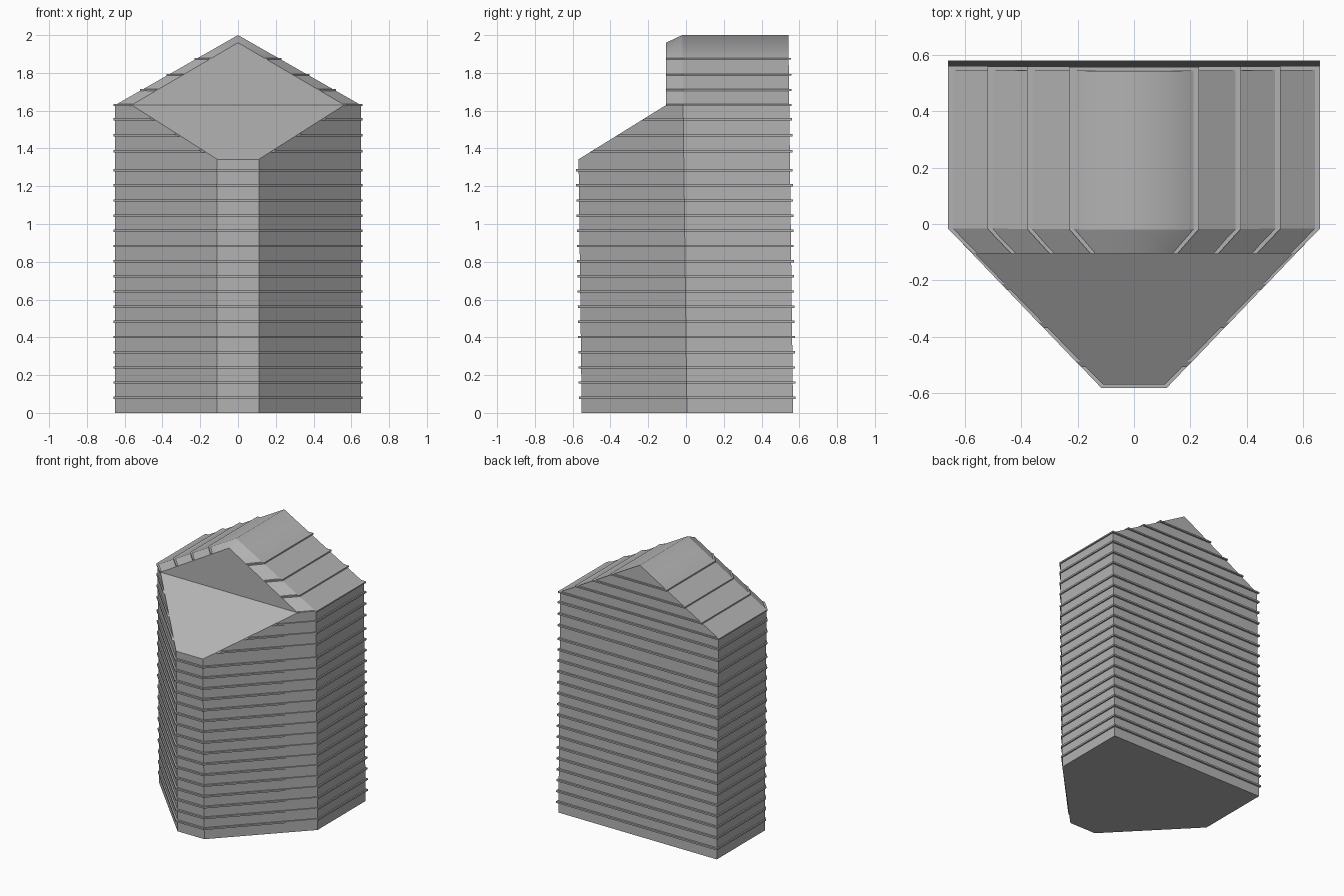
import bpy, bmesh
from mathutils import Vector

if "Cube" in bpy.data.objects:
    bpy.data.objects.remove(bpy.data.objects["Cube"])

grey = bpy.data.materials.new("weathered_grey")
grey.diffuse_color = (0.45, 0.45, 0.45, 1)
grey.use_nodes = True
grey.node_tree.nodes["Principled BSDF"].inputs["Base Color"].default_value = grey.diffuse_color

EAVE, RIDGE, HALF = 1.63, 2.0, 0.65
FRONT_Y = -0.105                      # vertical gable front
SLOPE_CO = Vector((0, FRONT_Y, EAVE))
SLOPE_NO = Vector((0, -0.285, 0.46)).normalized()


def lean(y, z):
    """The whole body leans slightly forwards."""
    return y - 0.0125 * z


def footprint(side, front, z):
    """Six-sided plan with a narrow nose, grown by side/front offsets."""
    half = [(HALF + side, 0.567 + front), (HALF + side, 0.005), (0.11 + side / 2, -0.552 - front)]
    pts = half + [(-x, y) for x, y in reversed(half)]
    return [Vector((x, lean(y, z), z)) for x, y in pts]


def loft(bm, low, high):
    """Closed solid between two matching outlines."""
    a = [bm.verts.new(p) for p in low]
    b = [bm.verts.new(p) for p in high]
    n = len(a)
    bm.faces.new(a)
    bm.faces.new(b)
    for i in range(n):
        j = (i + 1) % n
        bm.faces.new((a[i], a[j], b[j], b[i]))


def slice_off(bm, co, no):
    """Remove everything outside a plane and cap the cut."""
    cut = bmesh.ops.bisect_plane(bm, geom=bm.verts[:] + bm.edges[:] + bm.faces[:],
                                 plane_co=co, plane_no=no, clear_outer=True)["geom_cut"]
    edges = [e for e in cut if isinstance(e, bmesh.types.BMEdge) and e.is_boundary]
    if edges:
        bmesh.ops.edgenet_fill(bm, edges=edges)


def finish(bm, name):
    bmesh.ops.recalc_face_normals(bm, faces=bm.faces[:])
    mesh = bpy.data.meshes.new(name)
    bm.to_mesh(mesh)
    bm.free()
    mesh.materials.append(grey)
    obj = bpy.data.objects.new(name, mesh)
    bpy.context.collection.objects.link(obj)
    return obj


# Walls, with the sloping cut over the nose
bm = bmesh.new()
loft(bm, footprint(0, 0, 0), footprint(0, 0, EAVE))
slice_off(bm, SLOPE_CO, SLOPE_NO)
finish(bm, "walls")

# Gable roof with a chamfered front rim
bm = bmesh.new()
rows = []
for y, half, top in ((0.567, HALF, RIDGE), (0.005, HALF, RIDGE), (None, 0.563, 1.96)):
    row = [(-half, EAVE), (0, top), (half, EAVE)]
    rows.append([bm.verts.new((x, FRONT_Y if y is None else lean(y, z), z)) for x, z in row])
for r, s in zip(rows, rows[1:]):
    for i in range(3):
        j = (i + 1) % 3
        bm.faces.new((r[i], r[j], s[j], s[i]))
bm.faces.new(rows[0])
bm.faces.new(rows[-1])
bmesh.ops.bisect_plane(bm, geom=bm.verts[:] + bm.edges[:] + bm.faces[:],
                       plane_co=(0, 0, 1.875), plane_no=(0, 0, 1))
# Soft shading over the ridge only
bm.normal_update()
for f in bm.faces:
    f.smooth = abs(f.normal.x) > 0.2 and f.calc_center_median().z > 1.875
for e in bm.edges:
    e.smooth = all(abs(v.co.x) < 1e-4 and v.co.z > 1.9 for v in e.verts)
finish(bm, "gable_roof")

# Thin horizontal siding ledges around the walls
for i, z in enumerate([0.0803 * k for k in range(1, 17)] + [1.385, 1.47, 1.555]):
    bm = bmesh.new()
    loft(bm, footprint(0.01, 0.014, z - 0.006), footprint(0.01, 0.014, z + 0.006))
    slice_off(bm, SLOPE_CO - SLOPE_NO * 0.002, SLOPE_NO)
    finish(bm, f"wall_ledge_{i + 1}")

# Ledges continuing up the gable roof
for i, z in enumerate((1.63, 1.71, 1.79, 1.875)):
    wide = (RIDGE - z) * HALF / (RIDGE - EAVE) + 0.01
    narrow = (1.96 - z) * 0.563 / 0.33 + 0.01
    half = [(wide, lean(0.58, z)), (wide, lean(0.005, z)), (narrow, FRONT_Y + 0.001)]
    plan = half + [(-x, y) for x, y in reversed(half)]
    bm = bmesh.new()
    loft(bm, [(x, y, z - 0.005) for x, y in plan], [(x, y, z + 0.005) for x, y in plan])
    finish(bm, f"roof_ledge_{i + 1}")
